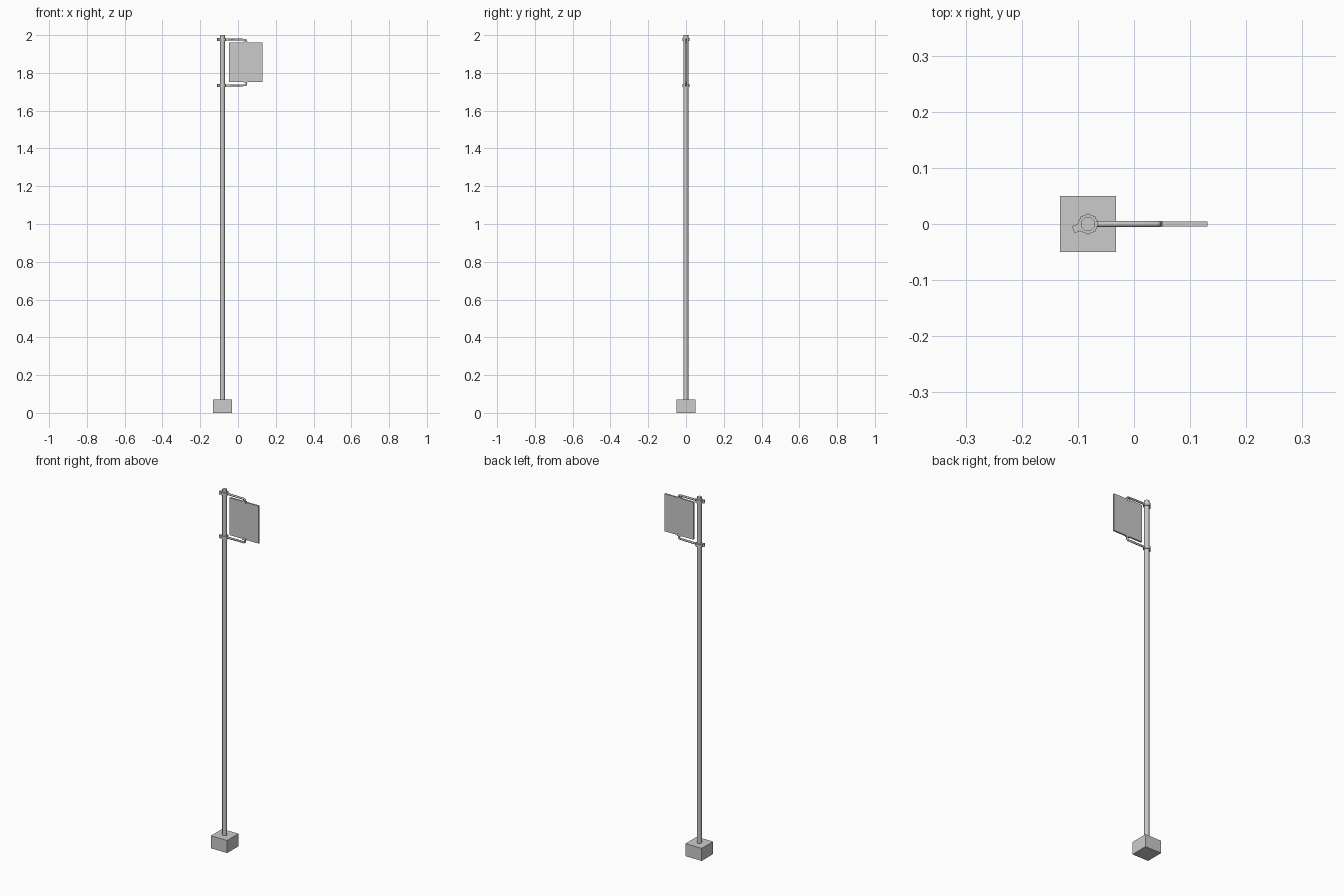
import bpy, math
from mathutils import Vector

if "Cube" in bpy.data.objects:
    bpy.data.objects.remove(bpy.data.objects["Cube"])

POLE_X = -0.082


def box(name, centre, size, turn=0.0):
    bpy.ops.mesh.primitive_cube_add(size=1, location=centre, rotation=(0, 0, turn))
    ob = bpy.context.object
    ob.name = name
    ob.scale = size
    bpy.ops.object.transform_apply(location=False, rotation=False, scale=True)
    return ob


def rod(name, start, end, radius, sides):
    a, b = Vector(start), Vector(end)
    bpy.ops.mesh.primitive_cylinder_add(vertices=sides, radius=radius, depth=(b - a).length,
                                        location=(a + b) / 2)
    ob = bpy.context.object
    ob.name = name
    ob.rotation_euler = (b - a).to_track_quat('Z', 'Y').to_euler()
    bpy.ops.object.shade_smooth_by_angle(angle=math.radians(50))
    return ob


# Footing block and pole
box("base_block", (POLE_X, 0, 0.035), (0.1, 0.1, 0.07))
rod("pole", (POLE_X, 0, 0.06), (POLE_X, 0, 2.0), 0.0128, 12)

# Hanging sign panel
box("sign_panel", (0.0415, 0, 1.8575), (0.179, 0.009, 0.209))

# Upper and lower brackets: collar, clamp lug, bent arm and panel clip
for label, z, edge, side in (("upper", 1.977, 1.962, 1), ("lower", 1.733, 1.753, -1)):
    rod(label + "_collar", (POLE_X, 0, z - 0.009), (POLE_X, 0, z + 0.009), 0.0185, 8)
    box(label + "_clamp_lug", (POLE_X - 0.018, -0.007, z), (0.018, 0.013, 0.016),
        math.radians(22))

    # Arm swept along a short path that bends toward the panel
    curve = bpy.data.curves.new(label + "_arm", 'CURVE')
    curve.dimensions = '3D'
    curve.bevel_depth = 0.0056
    curve.bevel_resolution = 1
    curve.use_fill_caps = True
    spline = curve.splines.new('POLY')
    path = [(POLE_X + 0.012, z), (0.039, z - side * 0.001),
            (0.044, z - side * 0.005), (0.044, edge)]
    spline.points.add(len(path) - 1)
    for point, (x, h) in zip(spline.points, path):
        point.co = (x, 0, h, 1)
    arm = bpy.data.objects.new(label + "_arm", curve)
    bpy.context.collection.objects.link(arm)

    # Clip gripping the panel edge
    box(label + "_panel_clip", (0.0405, 0, edge - side * 0.002), (0.022, 0.0115, 0.012))
